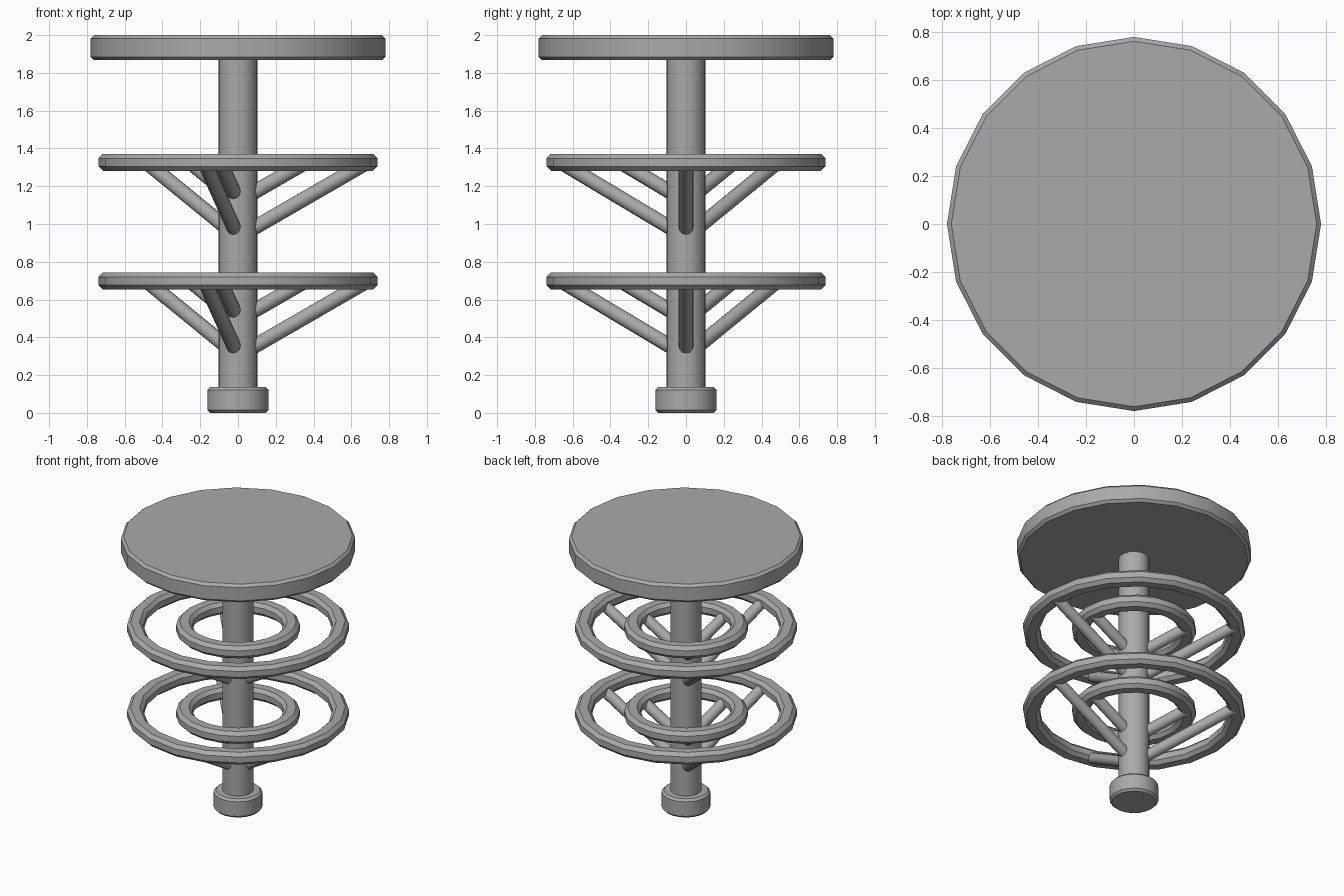
import bpy, math
from mathutils import Vector

if "Cube" in bpy.data.objects:
    bpy.data.objects.remove(bpy.data.objects["Cube"])

SIDES = 20

# Dark grey finish shared by all parts
grey = bpy.data.materials.new("dark_grey")
grey.diffuse_color = (0.4, 0.4, 0.4, 1)
grey.use_nodes = True
grey.node_tree.nodes["Principled BSDF"].inputs["Base Color"].default_value = grey.diffuse_color


def finish(obj, name, angle=35):
    obj.name = name
    obj.data.materials.append(grey)
    bpy.ops.object.select_all(action='DESELECT')
    obj.select_set(True)
    bpy.context.view_layer.objects.active = obj
    bpy.ops.object.shade_smooth_by_angle(angle=math.radians(angle))


def disc(name, radius, z0, z1, bevel=0.0):
    bpy.ops.mesh.primitive_cylinder_add(vertices=SIDES, radius=radius, depth=z1 - z0,
                                        location=(0, 0, (z0 + z1) / 2))
    obj = bpy.context.object
    if bevel:
        mod = obj.modifiers.new("edge_bevel", 'BEVEL')
        mod.width = bevel
        mod.segments = 1
        mod.limit_method = 'ANGLE'
        mod.angle_limit = math.radians(40)
        bpy.ops.object.modifier_apply(modifier=mod.name)
    finish(obj, name)


def ring(name, radius, z):
    # chamfered rectangular section swept round the pole
    w, h, c = 0.054, 0.045, 0.024
    profile = [(w, c - h), (w, h - c), (w - c, h), (c - w, h),
               (-w, h - c), (-w, c - h), (c - w, -h), (w - c, -h)]
    n = len(profile)
    verts, faces = [], []
    for i in range(SIDES):
        a = math.tau * i / SIDES
        verts += [((radius + r) * math.cos(a), (radius + r) * math.sin(a), z + dz)
                  for r, dz in profile]
        j = (i + 1) % SIDES
        for k in range(n):
            m = (k + 1) % n
            faces.append((i * n + k, j * n + k, j * n + m, i * n + m))
    mesh = bpy.data.meshes.new(name)
    mesh.from_pydata(verts, [], faces)
    obj = bpy.data.objects.new(name, mesh)
    bpy.context.collection.objects.link(obj)
    finish(obj, name)


def strut(name, radius, z, degrees):
    # rises at 30 degrees from inside the pole to the ring centreline
    a = math.radians(degrees)
    out = Vector((math.cos(a), math.sin(a), 0))
    end = out * radius + Vector((0, 0, z))
    start = out * 0.03 + Vector((0, 0, z - (radius - 0.03) * math.tan(math.radians(30))))
    d = end - start
    bpy.ops.mesh.primitive_cylinder_add(vertices=12, radius=0.039, depth=d.length,
                                        location=(start + end) / 2,
                                        rotation=d.to_track_quat('Z', 'Y').to_euler())
    finish(bpy.context.object, name)


# Base foot, central pole and top plate
disc("base_foot", 0.162, 0.0, 0.137, 0.015)
disc("pole", 0.102, 0.1, 1.9)
disc("top_plate", 0.78, 1.867, 2.0, 0.018)

# Two tiers of concentric rings, each ring held by three struts
for tier, z in (("lower", 0.698), ("upper", 1.326)):
    for size, radius in (("inner", 0.358), ("outer", 0.685)):
        ring(f"{tier}_{size}_ring", radius, z)
        for i, deg in enumerate((0, 135, 255)):
            strut(f"{tier}_{size}_strut_{i + 1}", radius, z, deg)
